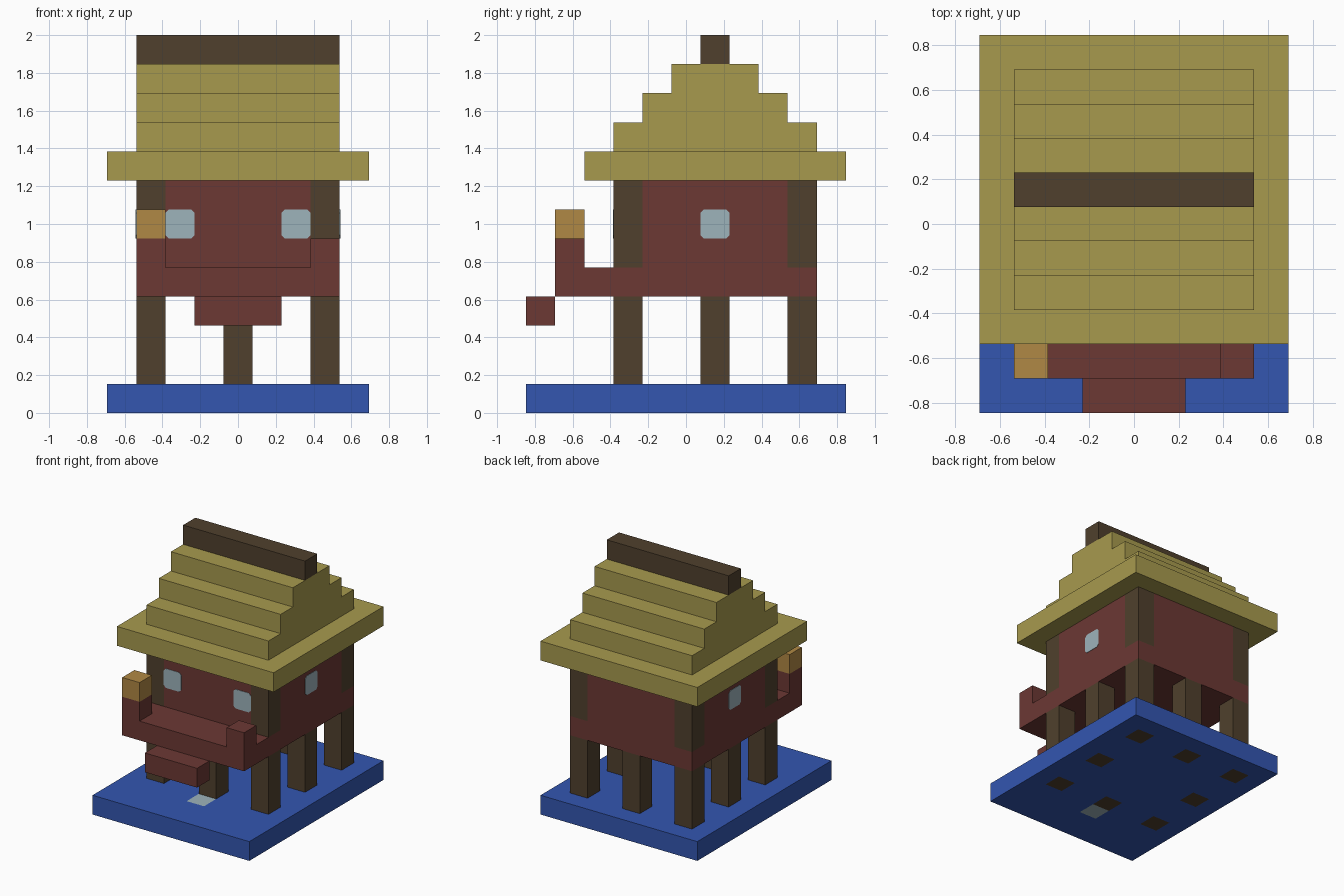
import bpy
import bmesh
from math import radians
from mathutils import Matrix, Vector

cube = bpy.data.objects.get("Cube")
if cube:
    bpy.data.objects.remove(cube, do_unlink=True)

U = 2 / 13                          # one block
ORIGIN = Vector((4.5, 5.5, 0))      # block coordinates of the centre


def material(name, rgb):
    m = bpy.data.materials.new(name)
    m.use_nodes = True
    m.diffuse_color = (*rgb, 1)
    m.node_tree.nodes["Principled BSDF"].inputs["Base Color"].default_value = (*rgb, 1)
    return m


THATCH = material("straw thatch", (.39, .323, .076))
PLANK = material("red planks", (.15, .04, .034))
TIMBER = material("dark timber", (.08, .051, .026))
WATER = material("blue water", (.033, .093, .434))
LAMP = material("amber lamp", (.434, .246, .058))
GLASS = material("pale glass", (.337, .451, .497))


def finish(name, bm, *mats):
    bmesh.ops.recalc_face_normals(bm, faces=bm.faces)
    mesh = bpy.data.meshes.new(name)
    bm.to_mesh(mesh)
    bm.free()
    for m in mats:
        mesh.materials.append(m)
    obj = bpy.data.objects.new(name, mesh)
    bpy.context.collection.objects.link(obj)
    return obj


def block(name, lo, hi, mat):
    """Box between two corners given in block coordinates."""
    lo, hi = Vector(lo), Vector(hi)
    bm = bmesh.new()
    place = Matrix.Translation(((lo + hi) / 2 - ORIGIN) * U) @ Matrix.Diagonal(((hi - lo) * U).to_4d())
    bmesh.ops.create_cube(bm, size=1, matrix=place)
    return finish(name, bm, mat)


def window(name, centre, turn):
    """Thin square pane with clipped corners, turned about z."""
    bm = bmesh.new()
    bmesh.ops.create_cube(bm, size=1, matrix=Matrix.Diagonal((U, .006, U, 1)))
    corners = [e for e in bm.edges if abs(e.verts[0].co.y - e.verts[1].co.y) > .001]
    bmesh.ops.bevel(bm, geom=corners, offset=.018, segments=1, affect='EDGES')
    obj = finish(name, bm, GLASS)
    obj.location = (Vector(centre) - ORIGIN) * U
    obj.rotation_euler.z = radians(turn)


# Stilts stand on a ring of eight spots
stilts = [(x, y) for x in (1, 4, 7) for y in (3, 6, 9) if (x, y) != (4, 6)]
GLINT = (4, 2)

# Water slab: block grid, with stilt ends showing underneath and one pale glint
bm = bmesh.new()
verts = {(x, y, z): bm.verts.new((Vector((x, y, z)) - ORIGIN) * U)
         for x in range(10) for y in range(12) for z in (0, 1)}
for x in range(9):
    for y in range(11):
        for z in (0, 1):
            f = bm.faces.new([verts[x + i, y + j, z] for i, j in ((0, 0), (1, 0), (1, 1), (0, 1))])
            if (x, y) == GLINT:
                f.material_index = 2
            elif z == 0 and (x, y) in stilts:
                f.material_index = 1
rim = [e for e in bm.edges if e.is_boundary]
bmesh.ops.bridge_loops(bm, edges=rim)
finish("water_slab", bm, WATER, TIMBER, GLASS)

for i, (x, y) in enumerate(stilts):
    block(f"stilt_{i + 1}", (x, y, 1), (x + 1, y + 1, 4), TIMBER)

# Floor with porch, porch end posts, lamp and step
block("floor_deck", (1, 1, 4), (8, 10, 5), PLANK)
for side, x in (("right", 1), ("left", 7)):
    block(f"porch_post_{side}", (x, 1, 5), (x + 1, 2, 6), PLANK)
block("porch_lamp", (1, 1, 6), (2, 2, 7), LAMP)
block("front_step", (3, 0, 3), (6, 1, 4), PLANK)

# Corner posts and wall panels between them
for depth, y in (("front", 3), ("back", 9)):
    block(f"wall_{depth}", (2, y, 5), (7, y + 1, 8), PLANK)
    for side, x in (("right", 1), ("left", 7)):
        block(f"corner_post_{depth}_{side}", (x, y, 5), (x + 1, y + 1, 8), TIMBER)
for side, x in (("right", 1), ("left", 7)):
    block(f"wall_{side}", (x, 4, 5), (x + 1, 9, 8), PLANK)

# Windows on the front and both sides
window("window_front_right", (2.5, 3, 6.5), 0)
window("window_front_left", (6.5, 3, 6.5), 0)
window("window_right", (1, 6.5, 6.5), 90)
window("window_left", (8, 6.5, 6.5), 90)

# Stepped thatch roof with a timber ridge
block("roof_eaves", (0, 2, 8), (9, 11, 9), THATCH)
for i in range(3):
    block(f"roof_tier_{i + 1}", (1, 3 + i, 9 + i), (8, 10 - i, 10 + i), THATCH)
block("roof_ridge", (1, 6, 12), (8, 7, 13), TIMBER)
